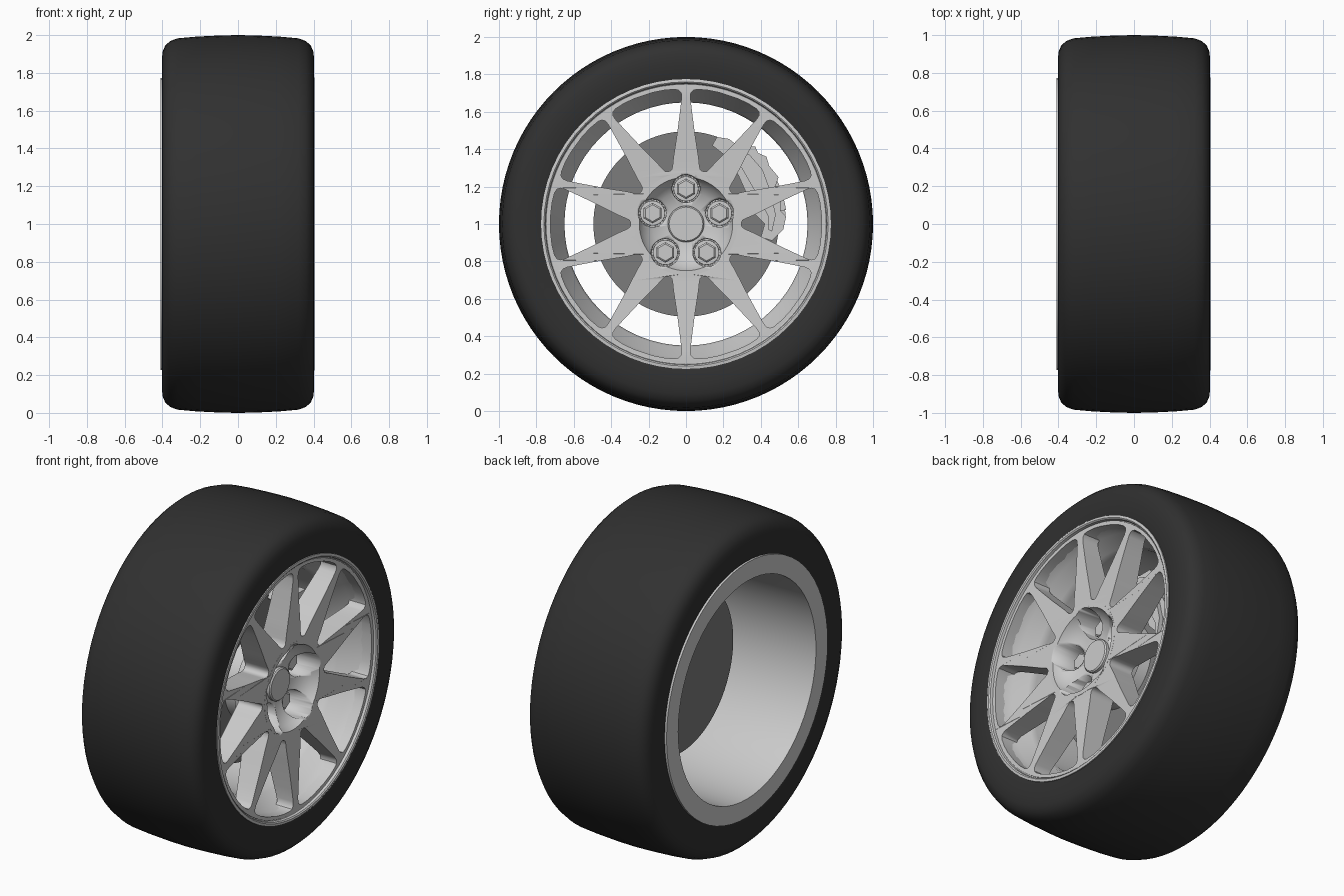
import bpy, bmesh
from math import radians, sin, cos, pi, tau, hypot

if "Cube" in bpy.data.objects:
    bpy.data.objects.remove(bpy.data.objects["Cube"])


def material(name, v):
    m = bpy.data.materials.new(name)
    m.diffuse_color = (v, v, v, 1)
    m.use_nodes = True
    m.node_tree.nodes["Principled BSDF"].inputs["Base Color"].default_value = m.diffuse_color
    return m


def finish(name, me, mat=None, angle=35):
    ob = bpy.data.objects.new(name, me)
    bpy.context.collection.objects.link(ob)
    ob.location = (0, 0, 1)
    if mat:
        me.materials.append(mat)
    bpy.ops.object.select_all(action='DESELECT')
    ob.select_set(True)
    bpy.context.view_layer.objects.active = ob
    bpy.ops.object.shade_smooth_by_angle(angle=radians(angle))
    return ob


def lathe(name, profile, seg=96, mat=None, centre=(0, 0), closed=False, angle=35):
    """Revolve (x, radius) points about the axle direction."""
    bm = bmesh.new()
    vs = [bm.verts.new((x, 0, r)) for x, r in profile]
    es = [bm.edges.new(p) for p in zip(vs, vs[1:])]
    if closed:
        es.append(bm.edges.new((vs[-1], vs[0])))
    bmesh.ops.spin(bm, geom=vs + es, cent=(0, 0, 0), axis=(1, 0, 0),
                   angle=tau, steps=seg)
    bmesh.ops.remove_doubles(bm, verts=bm.verts, dist=1e-4)
    bmesh.ops.recalc_face_normals(bm, faces=bm.faces)
    bmesh.ops.translate(bm, verts=bm.verts, vec=(0, *centre))
    me = bpy.data.meshes.new(name)
    bm.to_mesh(me)
    bm.free()
    return finish(name, me, mat, angle)


def plate(name, outlines, back, front, mat=None):
    """Filled (y, z) outlines with holes; back/front give x by radius."""
    cu = bpy.data.curves.new(name, 'CURVE')
    cu.dimensions, cu.fill_mode, cu.extrude = '2D', 'BOTH', 0.05
    for pts in outlines:
        s = cu.splines.new('POLY')
        s.points.add(len(pts) - 1)
        for p, (y, z) in zip(s.points, pts):
            p.co = (y, z, 0, 1)
        s.use_cyclic_u = True
    tmp = bpy.data.objects.new(name + "_helper", cu)
    bpy.context.collection.objects.link(tmp)
    dg = bpy.context.evaluated_depsgraph_get()
    me = bpy.data.meshes.new_from_object(tmp.evaluated_get(dg))
    bpy.data.objects.remove(tmp)
    for v in me.vertices:
        a, b, c = v.co
        r = hypot(a, b)
        v.co = ((front if c > 0 else back)(r), a, b)
    bm = bmesh.new()
    bm.from_mesh(me)
    bmesh.ops.remove_doubles(bm, verts=bm.verts, dist=1e-4)
    bmesh.ops.recalc_face_normals(bm, faces=bm.faces)
    bm.to_mesh(me)
    bm.free()
    return finish(name, me, mat)


def polar(r, deg):
    return r * cos(radians(deg)), r * sin(radians(deg))


rubber = material("rubber", 0.03)
dark_steel = material("dark_steel", 0.2)

# tyre: mirrored half profile
half = [(0.36, 0.75), (0.395, 0.765), (0.402, 0.79), (0.403, 0.86), (0.4, 0.91),
        (0.385, 0.945), (0.36, 0.968), (0.32, 0.983), (0.22, 0.992), (0.1, 0.998)]
lathe("tyre", half + [(0, 1.0)] + [(-x, r) for x, r in reversed(half)],
      mat=rubber, closed=True, angle=50)

# rim barrel with front lip and wide flat rear flange
lathe("rim_barrel", [(-0.41, 0.772), (-0.41, 0.66), (0.17, 0.65), (0.21, 0.66),
                     (0.28, 0.715), (0.375, 0.735), (0.385, 0.75), (0.4, 0.753),
                     (0.406, 0.76), (0.404, 0.775), (0.37, 0.775), (0.3, 0.75),
                     (0.2, 0.70), (-0.36, 0.70), (-0.38, 0.772)],
      seg=64, closed=True)

# spoke panel: ten rounded windows leave ten tapering spokes
side = [(0.296, 1.2), (0.303, 3.6), (0.325, 5.4), (0.36, 7.2), (0.42, 10.1),
        (0.5, 12.8), (0.6, 14.9), (0.675, 16), (0.7, 15.9), (0.715, 15),
        (0.722, 13.4), (0.725, 9), (0.725, 4)]
window = side + [(r, -d) for r, d in reversed(side)]
outlines = [[polar(0.745, i * 5) for i in range(72)],
            [polar(0.265, i * 7.5) for i in range(48)]]
outlines += [[polar(r, 72 + 36 * k + d) for r, d in window] for k in range(10)]


def ramp(a, b):
    return lambda r: a + (b - a) * max(0, min(1, (r - 0.3) / 0.4))


plate("spokes", outlines, ramp(0.21, 0.28), ramp(0.37, 0.388))

# hub with bowl recess, cut by five wheel-nut pockets
hub = lathe("hub", [(0.17, 0), (0.17, 0.275), (0.371, 0.275), (0.371, 0.25),
                    (0.33, 0.232), (0.285, 0.18), (0.262, 0.1), (0.262, 0)], seg=64)
nut_places = [polar(0.188, 90 + 72 * k) for k in range(5)]
for k, c in enumerate(nut_places):
    cutter = lathe(f"pocket_cutter_{k}", [(0.19, 0), (0.19, 0.072), (0.5, 0.08), (0.5, 0)],
                   seg=32, centre=c)
    cutter.hide_render = True
    cutter.hide_set(True)
    mod = hub.modifiers.new("pocket", 'BOOLEAN')
    mod.operation, mod.object, mod.solver = 'DIFFERENCE', cutter, 'EXACT'

# wheel nuts: round flange and hexagonal head
for k, c in enumerate(nut_places):
    lathe(f"nut_flange_{k}", [(0.18, 0), (0.18, 0.068), (0.2, 0.066), (0.205, 0)],
          seg=24, centre=c)
    lathe(f"nut_head_{k}", [(0.19, 0), (0.19, 0.055), (0.235, 0.055), (0.243, 0.045),
                            (0.243, 0)], seg=6, centre=c, angle=20)

# centre cap
lathe("centre_cap", [(0.2, 0), (0.2, 0.097), (0.278, 0.097), (0.285, 0.09), (0.285, 0)],
      seg=40)

# brake disc and its bell
lathe("brake_disc", [(0.03, 0), (0.03, 0.495), (0.085, 0.495), (0.085, 0)], mat=dark_steel)
lathe("disc_bell", [(0.08, 0), (0.08, 0.25), (0.16, 0.24), (0.175, 0.22), (0.175, 0)], seg=64)

# brake caliper: front body, raised face, bridge over the disc and rear body
outer = [(0.14, 0.42), (0.165, 0.465), (0.23, 0.455), (0.28, 0.415), (0.37, 0.415),
         (0.385, 0.38), (0.43, 0.36), (0.445, 0.31), (0.495, 0.25), (0.475, 0.19),
         (0.51, 0.13), (0.505, 0.07), (0.535, 0.04), (0.52, -0.03), (0.46, -0.09)]
inner = [(0.4, -0.07), (0.42, 0.0), (0.36, 0.06), (0.32, 0.17), (0.28, 0.26), (0.23, 0.35)]
raised = [(0.25, 0.4), (0.34, 0.37), (0.41, 0.29), (0.45, 0.18), (0.48, 0.05),
          (0.46, -0.04), (0.44, -0.03), (0.44, 0.04), (0.36, 0.19), (0.28, 0.33)]


def level(x):
    return lambda r: x


plate("caliper_body", [outer + inner], level(0.1), level(0.195))
plate("caliper_face", [raised], level(0.19), level(0.22))
bridge = [polar(0.54, a) for a in range(8, 50, 4)] + [polar(0.505, a) for a in range(48, 6, -4)]
plate("caliper_bridge", [bridge], level(-0.04), level(0.15))
rear = [polar(0.535, a) for a in range(4, 54, 4)] + [polar(0.4, a) for a in range(52, 2, -4)]
plate("caliper_rear", [rear], level(-0.05), level(0.02))
